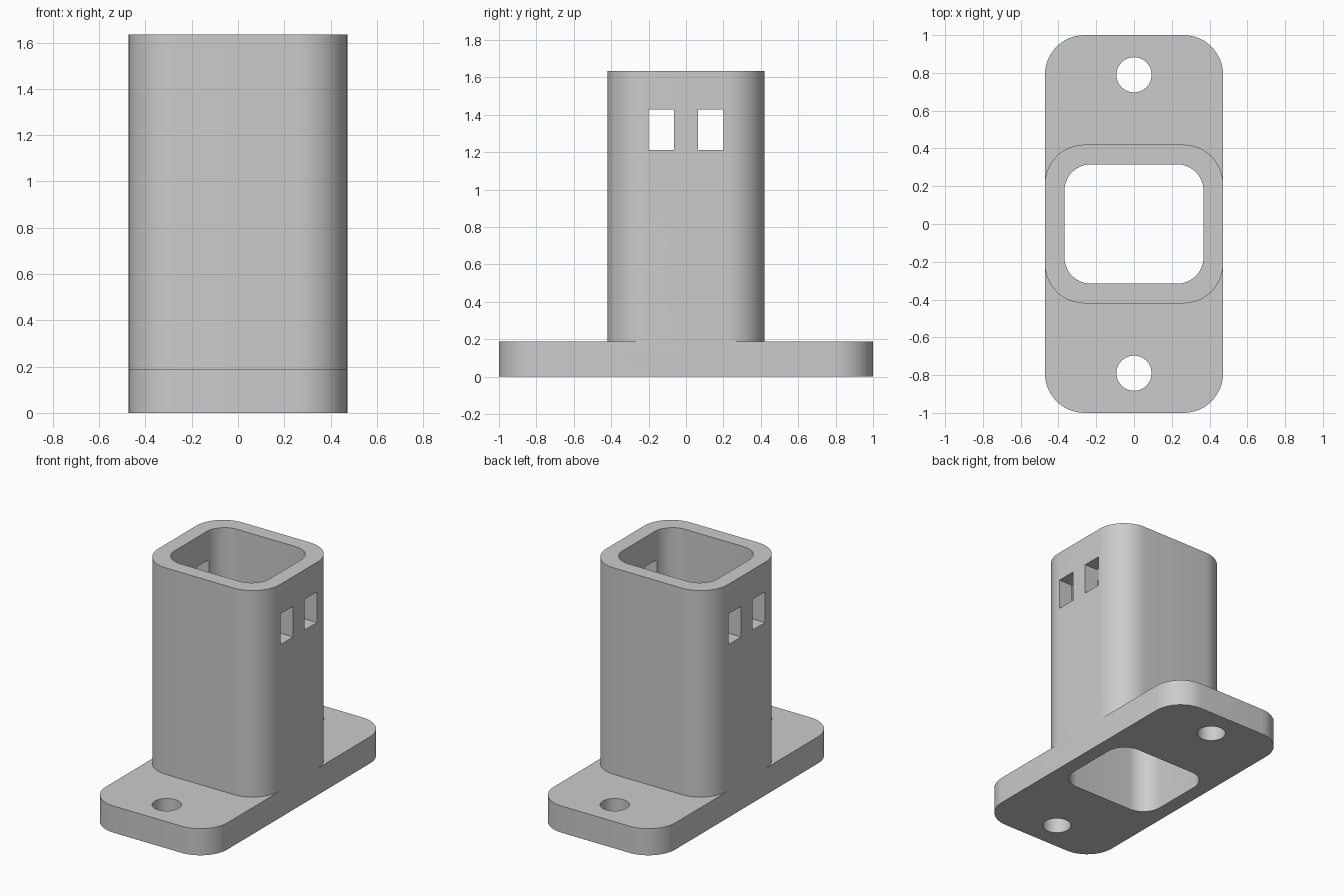
import bpy, bmesh, math
from mathutils import Matrix, Vector

cube = bpy.data.objects.get("Cube")
if cube:
    bpy.data.objects.remove(cube)

HALF_X, TOP, PLATE_TOP = 0.472, 1.635, 0.187

grey = bpy.data.materials.new("light_grey")
grey.use_nodes = True
grey.diffuse_color = (0.6, 0.6, 0.6, 1)
grey.node_tree.nodes["Principled BSDF"].inputs["Base Color"].default_value = (0.6, 0.6, 0.6, 1)


def prism(name, hx, hy, r, z0, z1, y=0, steps=12):
    """Upright prism with a rounded rectangle outline."""
    bm = bmesh.new()
    ring = []
    for i, (sx, sy) in enumerate([(1, 1), (-1, 1), (-1, -1), (1, -1)]):
        for k in range(steps + 1):
            a = math.pi / 2 * (i + k / steps)
            ring.append(bm.verts.new((sx * (hx - r) + r * math.cos(a),
                                      y + sy * (hy - r) + r * math.sin(a), z0)))
    bmesh.ops.remove_doubles(bm, verts=ring, dist=1e-5)
    face = bm.faces.new(list(bm.verts))
    out = bmesh.ops.extrude_face_region(bm, geom=[face])
    for v in out["geom"]:
        if isinstance(v, bmesh.types.BMVert):
            v.co.z = z1
    return finish(bm, name)


def box(name, centre, size):
    bm = bmesh.new()
    m = Matrix.Translation(Vector(centre)) @ Matrix.Diagonal((*size, 1))
    bmesh.ops.create_cube(bm, size=1, matrix=m)
    return finish(bm, name)


def finish(bm, name):
    bmesh.ops.recalc_face_normals(bm, faces=bm.faces)
    mesh = bpy.data.meshes.new(name)
    bm.to_mesh(mesh)
    bm.free()
    mesh.materials.append(grey)
    ob = bpy.data.objects.new(name, mesh)
    bpy.context.collection.objects.link(ob)
    return ob


def combine(target, tool, operation):
    """Apply a boolean and remove the tool object."""
    mod = target.modifiers.new(operation, 'BOOLEAN')
    mod.operation, mod.solver, mod.object = operation, 'EXACT', tool
    bpy.context.view_layer.objects.active = target
    bpy.ops.object.modifier_apply(modifier=mod.name)
    bpy.data.objects.remove(tool)


# Mounting plate with the tower rising flush from its long sides
bracket = prism("flanged_socket", HALF_X, 1.0, 0.21, 0, PLATE_TOP)
combine(bracket, prism("tower", HALF_X, 0.42, 0.21, 0.1, TOP), 'UNION')

# Through opening
combine(bracket, prism("bore", 0.368, 0.316, 0.14, -0.1, TOP + 0.1), 'DIFFERENCE')

# Screw holes and the paired windows through both side walls
for side in (-1, 1):
    combine(bracket, prism("screw_hole", 0.093, 0.093, 0.093, -0.1, 0.3, y=side * 0.79),
            'DIFFERENCE')
    combine(bracket, box("window", (0, side * 0.132, 1.32), (1.2, 0.138, 0.215)),
            'DIFFERENCE')

bpy.ops.object.select_all(action='DESELECT')
bracket.select_set(True)
bpy.context.view_layer.objects.active = bracket
bpy.ops.object.shade_smooth_by_angle(angle=math.radians(30))
